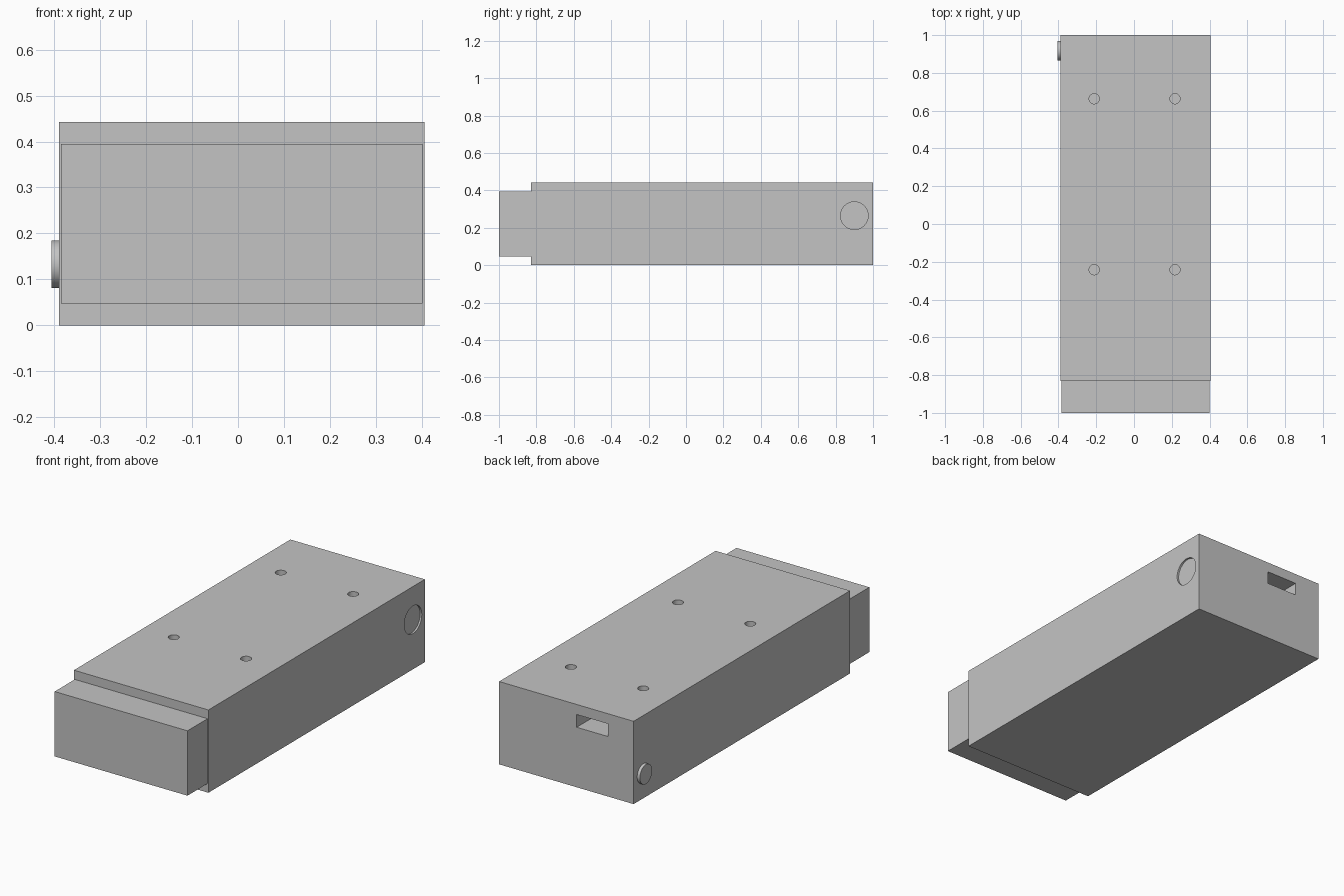
import bpy
import math

default = bpy.data.objects.get("Cube")
if default:
    bpy.data.objects.remove(default, do_unlink=True)

# Single flat grey
grey = bpy.data.materials.new("light grey")
grey.use_nodes = True
colour = (0.55, 0.55, 0.55, 1)
grey.diffuse_color = colour
grey.node_tree.nodes["Principled BSDF"].inputs["Base Color"].default_value = colour


def finish(name):
    obj = bpy.context.object
    obj.name = name
    obj.data.materials.append(grey)
    return obj


def box(name, low, high):
    centre = [(a + b) / 2 for a, b in zip(low, high)]
    bpy.ops.mesh.primitive_cube_add(size=1, location=centre)
    obj = finish(name)
    obj.scale = [b - a for a, b in zip(low, high)]
    bpy.ops.object.transform_apply(location=False, rotation=False, scale=True)
    return obj


def disc(name, centre, radius, depth, along_x=False):
    turn = (0, math.pi / 2 if along_x else 0, 0)
    bpy.ops.mesh.primitive_cylinder_add(vertices=48, radius=radius, depth=depth,
                                        location=centre, rotation=turn)
    return finish(name)


def cut(target, cutter):
    cutter.hide_render = True
    bpy.context.view_layer.objects.active = target
    mod = target.modifiers.new("cut", "BOOLEAN")
    mod.operation = "DIFFERENCE"
    mod.solver = "EXACT"
    mod.object = cutter
    bpy.ops.object.modifier_apply(modifier=mod.name)
    bpy.data.objects.remove(cutter, do_unlink=True)


LEFT, RIGHT, TOP = 0.406, -0.39, 0.443

# Main housing and the narrower front block
body = box("housing", (RIGHT, -0.83, 0), (LEFT, 1, TOP))
box("front_block", (-0.385, -1, 0.048), (0.401, -0.83, 0.395))

# Four screw holes in the top
for x in (-0.211, 0.217):
    for y in (-0.242, 0.663):
        cut(body, disc("hole_cutter", (x, y, TOP), 0.027, 0.08))

# Shallow round recess on the left side
cut(body, disc("recess_cutter", (LEFT, 0.9, 0.265), 0.074, 0.02, True))

# Rectangular socket in the back
cut(body, box("socket_cutter", (-0.238, 0.8, 0.321), (-0.053, 1.1, 0.389)))

# Round button on the right side
button = disc("side_button", (RIGHT, 0.918, 0.133), 0.052, 0.032, True)

for obj in (body, button):
    bpy.ops.object.select_all(action="DESELECT")
    obj.select_set(True)
    bpy.context.view_layer.objects.active = obj
    bpy.ops.object.shade_smooth_by_angle(angle=math.radians(30))
